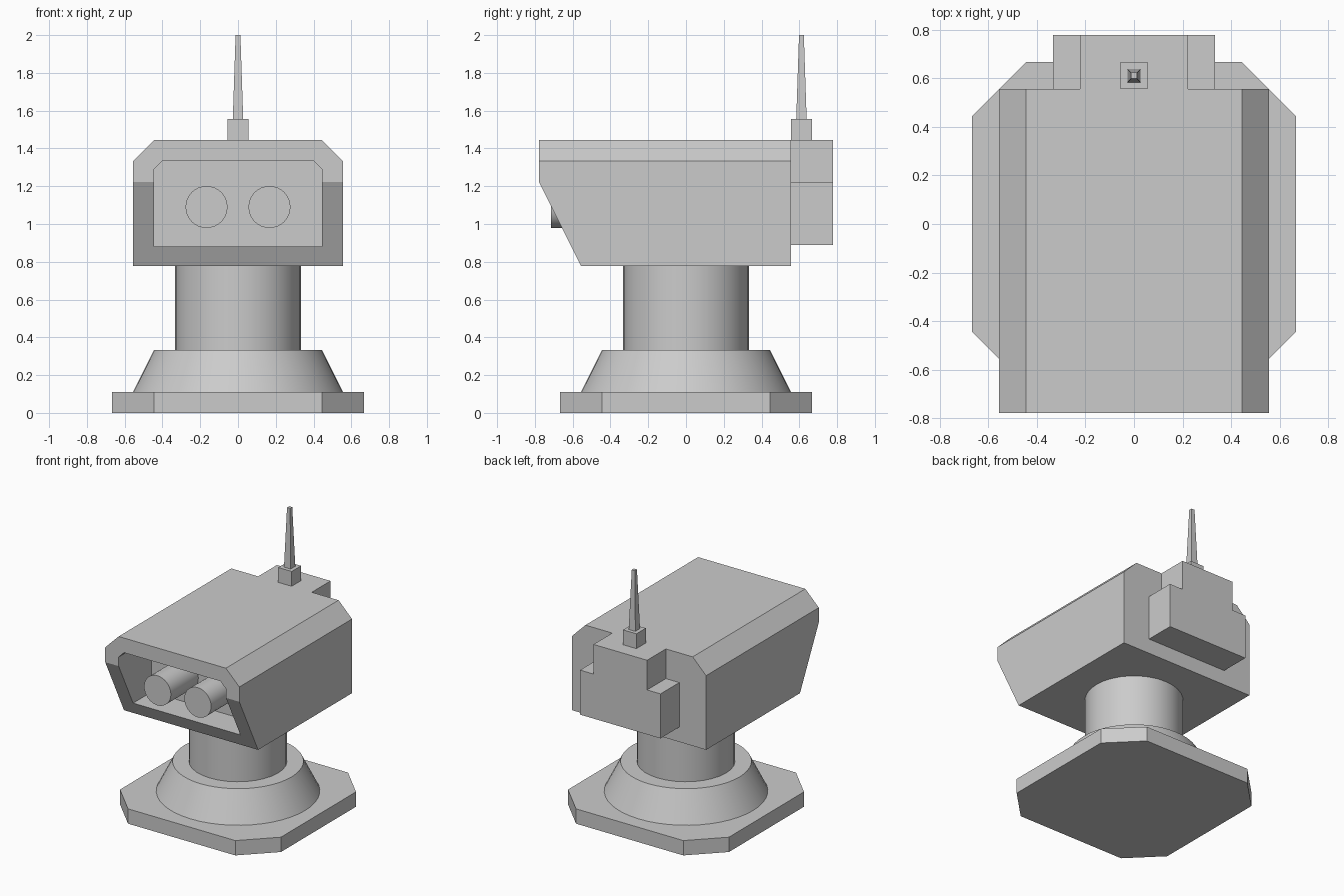
import bpy, bmesh, math
from mathutils import Vector

cube = bpy.data.objects.get("Cube")
if cube:
    bpy.data.objects.remove(cube, do_unlink=True)

U = 1 / 9  # design module

grey = bpy.data.materials.new("light_grey")
grey.use_nodes = True
colour = (0.6, 0.6, 0.6, 1)
grey.diffuse_color = colour
grey.node_tree.nodes["Principled BSDF"].inputs["Base Color"].default_value = colour


def finish(name, bm):
    bmesh.ops.recalc_face_normals(bm, faces=bm.faces)
    mesh = bpy.data.meshes.new(name)
    bm.to_mesh(mesh)
    bm.free()
    mesh.materials.append(grey)
    obj = bpy.data.objects.new(name, mesh)
    bpy.context.collection.objects.link(obj)
    return obj


def activate(obj):
    bpy.ops.object.select_all(action='DESELECT')
    obj.select_set(True)
    bpy.context.view_layer.objects.active = obj


def prism(half_profile, start, end):
    """Mirror a right-hand (x, z) outline and extrude it along y."""
    outline = half_profile + [(-x, z) for x, z in reversed(half_profile)]
    bm = bmesh.new()
    face = bm.faces.new([bm.verts.new((x, start, z)) for x, z in outline])
    ext = bmesh.ops.extrude_face_region(bm, geom=[face])
    moved = [v for v in ext["geom"] if isinstance(v, bmesh.types.BMVert)]
    bmesh.ops.translate(bm, vec=(0, end - start, 0), verts=moved)
    return bm


def cone(name, r1, r2, z1, z2, sides=32, centre=(0, 0), turn=0):
    bpy.ops.mesh.primitive_cone_add(
        vertices=sides, radius1=r1, radius2=r2, depth=z2 - z1,
        location=(*centre, (z1 + z2) / 2), rotation=(0, 0, turn))
    obj = bpy.context.object
    obj.name = name
    obj.data.materials.append(grey)
    if sides > 4:
        bpy.ops.object.shade_smooth_by_angle(angle=math.radians(30))
    return obj


# Octagonal foot plate, turned so the extrusion stands upright
foot = prism([(4 * U, -6 * U), (6 * U, -4 * U), (6 * U, 4 * U), (4 * U, 6 * U)], 0, U)
for v in foot.verts:
    v.co = Vector((v.co.x, v.co.z, v.co.y))
finish("foot_plate", foot)

# Pedestal
cone("pedestal_skirt", 5 * U, 4 * U, U, 3 * U, sides=48)
cone("pedestal_column", 3 * U, 3 * U, 3 * U, 7 * U)

# Housing with sloping lower front
bm = prism([(5 * U, 7 * U), (5 * U, 12 * U), (4 * U, 13 * U)], -7 * U, 5 * U)
cut = bmesh.ops.bisect_plane(
    bm, geom=bm.verts[:] + bm.edges[:] + bm.faces[:],
    plane_co=(0, -7 * U, 11 * U), plane_no=(0, -2, -1), clear_outer=True)
rim = [e for e in cut["geom_cut"] if isinstance(e, bmesh.types.BMEdge)]
bmesh.ops.holes_fill(bm, edges=rim, sides=0)
housing = finish("sensor_housing", bm)

# Hollow out the front opening
back = -0.39
cutter = finish("opening_cutter",
                prism([(4 * U, 0.88), (4 * U, 1.29), (0.4, 1.335)], -1, back))
cutter.hide_render = True
mod = housing.modifiers.new("opening", 'BOOLEAN')
mod.object = cutter
mod.operation = 'DIFFERENCE'
mod.solver = 'EXACT'
activate(housing)
bpy.ops.object.modifier_apply(modifier=mod.name)
bpy.data.objects.remove(cutter, do_unlink=True)

# Paired lens barrels
for side, x in (("right", -1.5 * U), ("left", 1.5 * U)):
    front = -0.715
    bpy.ops.mesh.primitive_cylinder_add(
        vertices=32, radius=U, depth=back - front,
        location=(x, (front + back) / 2, 1.09), rotation=(math.pi / 2, 0, 0))
    barrel = bpy.context.object
    barrel.name = side + "_lens_barrel"
    barrel.data.materials.append(grey)
    bpy.ops.object.shade_smooth_by_angle(angle=math.radians(30))

# Stepped power pack on the back
finish("power_pack", prism(
    [(3 * U, 8 * U), (3 * U, 11 * U), (2 * U, 11 * U), (2 * U, 13 * U)], 5 * U, 7 * U))

# Antenna
mast = (0, 5.5 * U)
half_turn = math.pi / 4
cone("antenna_socket", U / math.sqrt(2), U / math.sqrt(2), 13 * U, 14 * U,
     sides=4, centre=mast, turn=half_turn)
cone("antenna_rod", 0.039, 0.018, 14 * U, 2, sides=4, centre=mast, turn=half_turn)
